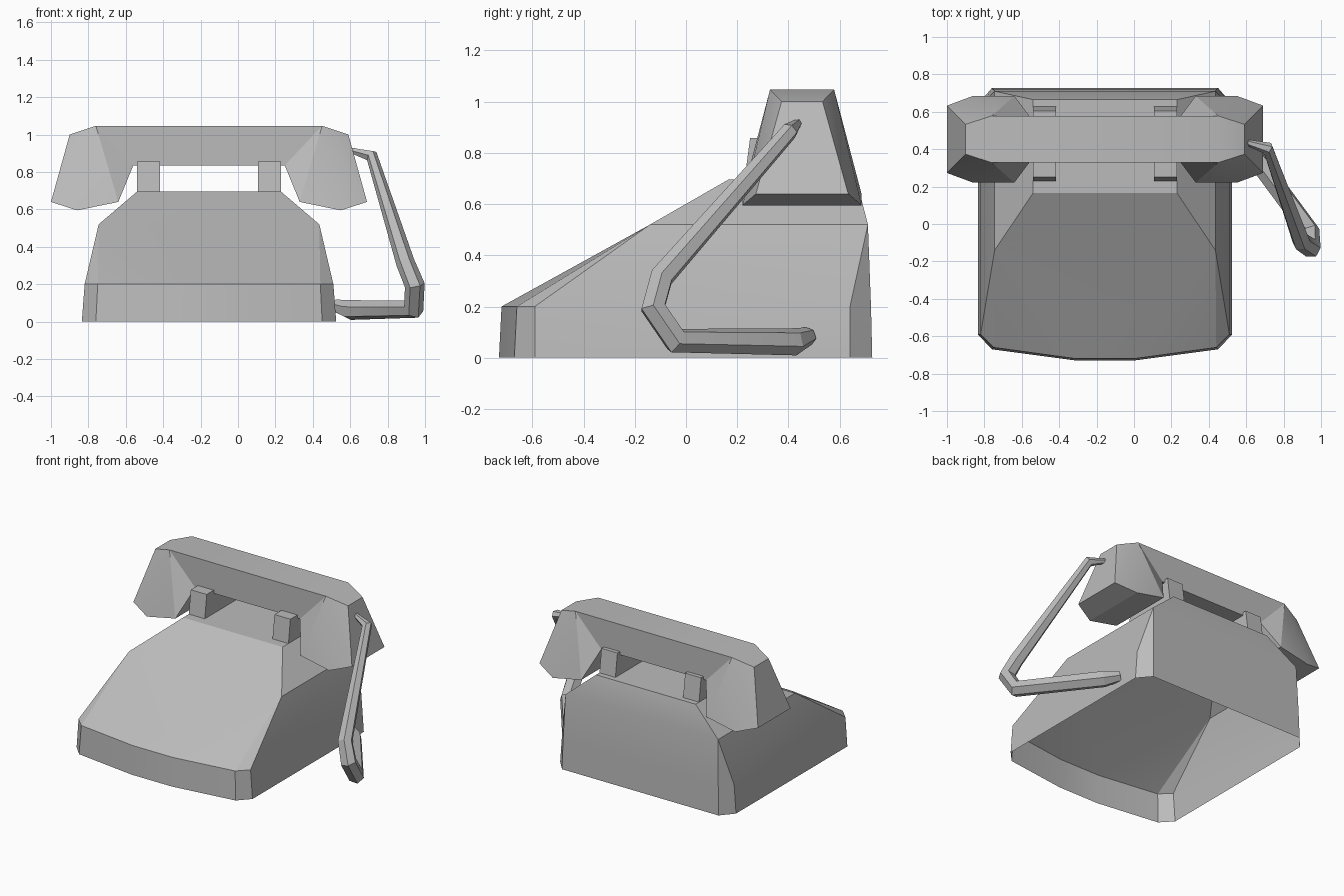
import bpy, bmesh
from math import radians
from mathutils import Vector

cube = bpy.data.objects.get("Cube")
if cube:
    bpy.data.objects.remove(cube, do_unlink=True)

grey = bpy.data.materials.new("plain_grey")
grey.use_nodes = True
COLOR = (0.5, 0.5, 0.5, 1)
grey.diffuse_color = COLOR
grey.node_tree.nodes["Principled BSDF"].inputs["Base Color"].default_value = COLOR

CX = -0.155   # middle of the phone; the cord hangs off its left side
HY = 0.453    # middle of the handset, front to back


def finish(obj):
    obj.data.materials.clear()
    obj.data.materials.append(grey)
    bpy.ops.object.select_all(action='DESELECT')
    obj.select_set(True)
    bpy.context.view_layer.objects.active = obj
    bpy.ops.object.shade_smooth_by_angle(angle=radians(20))


def build(name, faces, center, mirror_x=True):
    """Make an object from polygons given as points, mirrored across its middle."""
    bm = bmesh.new()
    signs = (1, -1) if mirror_x else (1,)
    for s in signs:
        for face in faces:
            pts = [bm.verts.new((p[0] * s, p[1], p[2])) for p in face]
            bm.faces.new(pts[::s])
    bmesh.ops.remove_doubles(bm, verts=bm.verts, dist=0.0005)
    # merge the halves of flat faces along the middle
    seam = [e for e in bm.edges if all(abs(v.co.x) < 0.001 for v in e.verts)]
    bmesh.ops.dissolve_edges(bm, edges=seam, use_verts=True)
    bmesh.ops.recalc_face_normals(bm, faces=bm.faces)
    me = bpy.data.meshes.new(name)
    bm.to_mesh(me)
    bm.free()
    obj = bpy.data.objects.new(name, me)
    obj.location = center
    bpy.context.collection.objects.link(obj)
    finish(obj)
    return obj


# Base: open underneath, half outline from front middle round to back middle
foot = [(x, y, 0) for x, y in
        [(0, -.73), (.155, -.73), (.605, -.67), (.68, -.59),
         (.68, .64), (.605, .727), (0, .727)]]
belt = [(x, y, .2) for x, y in
        [(0, -.72), (.155, -.72), (.595, -.66), (.665, -.59),
         (.665, .64), (.6, .722), (0, .722)]]
shoulder_f, shoulder_b = (.59, -.14, .52), (.59, .71, .52)
mid_f, mid_b = (0, -.14, .52), (0, .71, .52)
top_f, top_b = (.385, .165, .695), (.385, .665, .695)
ridge_f, ridge_b = (0, .165, .695), (0, .665, .695)

faces = [(foot[i], foot[i + 1], belt[i + 1], belt[i]) for i in range(6)]
faces += [
    (belt[0], belt[1], shoulder_f, mid_f),             # front slope
    (belt[1], belt[2], shoulder_f),
    (belt[2], belt[3], shoulder_f),
    (belt[3], belt[4], shoulder_b, shoulder_f),        # side
    (belt[4], belt[5], shoulder_b),
    (belt[5], belt[6], mid_b, shoulder_b),             # back
    (mid_f, shoulder_f, top_f, ridge_f),
    (shoulder_f, shoulder_b, top_b, top_f),
    (shoulder_b, mid_b, ridge_b, top_b),
    (ridge_f, top_f, top_b, ridge_b),
]
build("base", faces, (CX, 0, 0))

# Handset: half profile as (x, half depth, z), from top middle round to underside middle
profile = [(0, .125, 1.047), (.605, .125, 1.047), (.745, .08, 1.0),
           (.845, .18, .64), (.705, .232, .595), (.485, .232, .64),
           (.405, .125, .835), (0, .125, .835)]
faces = []
for s in (1, -1):
    p = [(x, y * s, z) for x, y, z in profile]
    fan = [(p[1], p[i], p[i + 1]) for i in range(2, 6)] + [(p[0], p[1], p[6], p[7])]
    faces += [f[::s] for f in fan]
for a, b in zip(profile, profile[1:]):
    faces.append((a, b, (b[0], -b[1], b[2]), (a[0], -a[1], a[2])))
build("handset", faces, (CX, HY, 0))

# Cradle rests: blocks under the handset with leaning ends
for side, name in ((1, "left_rest"), (-1, "right_rest")):
    inner, outer = .262, .385
    side_outline = [(.228, .69), (.628, .69), (.605, .857), (.25, .857)]
    a = [(side * inner, y, z) for y, z in side_outline]
    b = [(side * outer, y, z) for y, z in side_outline]
    faces = [a, b[::-1]] + [(a[i], b[i], b[(i + 1) % 4], a[(i + 1) % 4]) for i in range(4)]
    build(name, faces, (CX, 0, 0), mirror_x=False)

# Cord: tapered tube from the handset end to the side of the base
path = [(.59, .44, .92, .014), (.715, .405, .885, .034), (.895, -.095, .315, .05),
        (.945, -.128, .195, .054), (.94, -.04, .067, .054),
        (.60, .42, .062, .054), (.52, .48, .085, .035)]
curve = bpy.data.curves.new("cord", 'CURVE')
curve.dimensions = '3D'
curve.bevel_depth = 1
curve.bevel_resolution = 1
curve.use_fill_caps = True
spline = curve.splines.new('POLY')
spline.points.add(len(path) - 1)
for point, (x, y, z, r) in zip(spline.points, path):
    point.co = (x, y, z, 1)
    point.radius = r
cord = bpy.data.objects.new("cord", curve)
bpy.context.collection.objects.link(cord)
bpy.ops.object.select_all(action='DESELECT')
cord.select_set(True)
bpy.context.view_layer.objects.active = cord
bpy.ops.object.convert(target='MESH')
cord = bpy.context.view_layer.objects.active
finish(cord)
bpy.ops.object.shade_smooth_by_angle(angle=radians(65))
